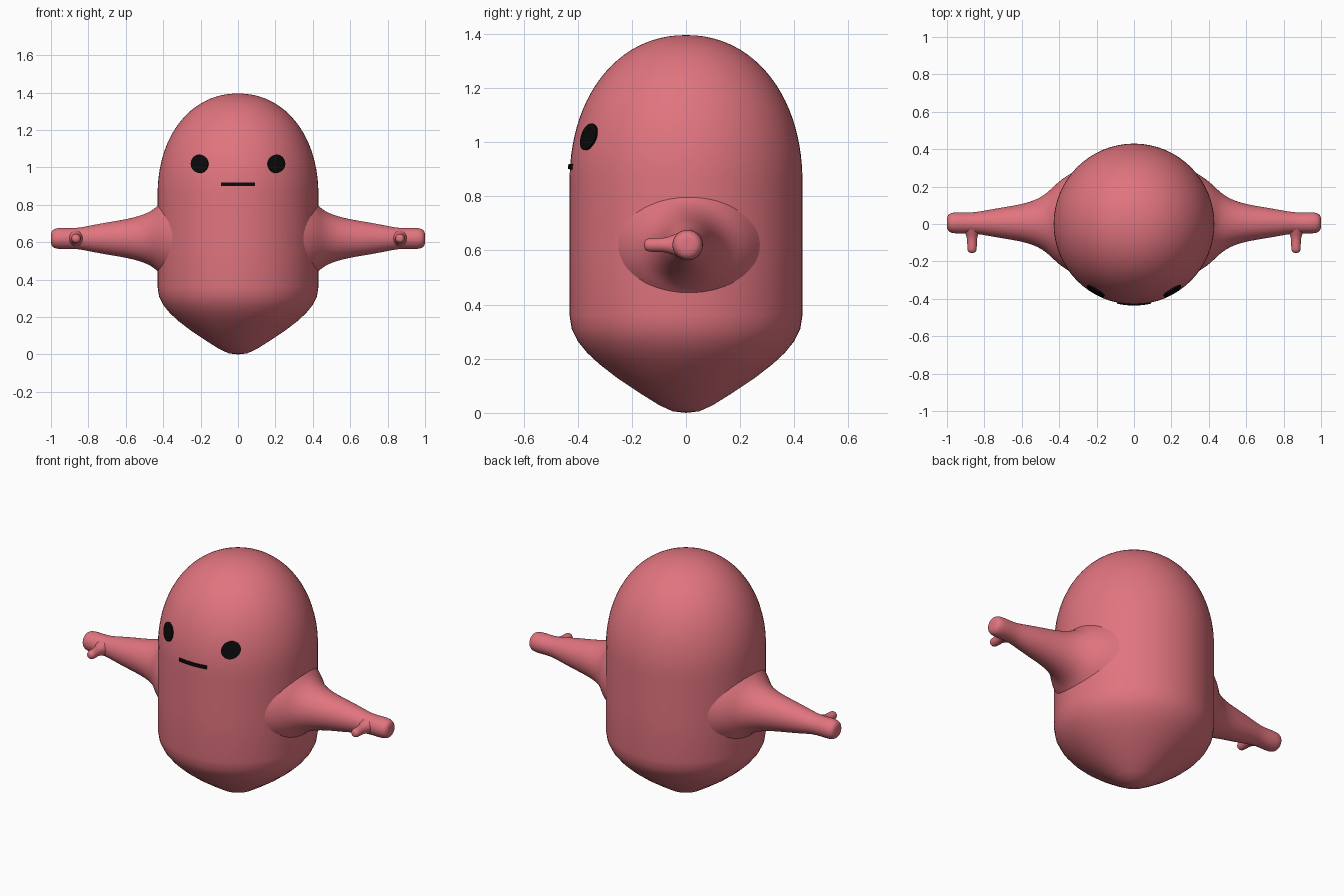
import bpy
import bmesh
from math import sin, cos, pi, sqrt
from mathutils import Vector

cube = bpy.data.objects.get("Cube")
if cube:
    bpy.data.objects.remove(cube)

R = 0.43           # body radius
DOME, TOP = 0.85, 1.395
ARM_Z = 0.62


def material(name, rgb):
    m = bpy.data.materials.new(name)
    m.use_nodes = True
    m.diffuse_color = (*rgb, 1)
    node = m.node_tree.nodes["Principled BSDF"]
    node.inputs["Base Color"].default_value = (*rgb, 1)
    node.inputs["Roughness"].default_value = 0.7
    return m


RED = material("coral red", (0.75, 0.175, 0.21))
BLACK = material("black", (0.003, 0.003, 0.003))


def finish(name, bm, mat):
    bmesh.ops.remove_doubles(bm, verts=bm.verts, dist=1e-5)
    bmesh.ops.recalc_face_normals(bm, faces=bm.faces)
    for f in bm.faces:
        f.smooth = True
    mesh = bpy.data.meshes.new(name)
    bm.to_mesh(mesh)
    bm.free()
    mesh.materials.append(mat)
    obj = bpy.data.objects.new(name, mesh)
    bpy.context.collection.objects.link(obj)
    return obj


def loft(name, rings, mat, subdivide=0):
    """Skin a list of closed rings; a ring of zero size becomes a pole."""
    bm = bmesh.new()
    rows = [[bm.verts.new(p) for p in ring] for ring in rings]
    n = len(rows[0])
    for a, b in zip(rows, rows[1:]):
        for i in range(n):
            j = (i + 1) % n
            bm.faces.new((a[i], a[j], b[j], b[i]))
    obj = finish(name, bm, mat)
    if subdivide:
        obj.modifiers.new("Smooth", "SUBSURF").levels = subdivide
        obj.modifiers["Smooth"].render_levels = subdivide
    return obj


def circle(n):
    return [(cos(2 * pi * i / n), sin(2 * pi * i / n)) for i in range(n)]


def dome_radius(z):
    t = max(0, (z - DOME) / (TOP - DOME))
    return R * max(0, 1 - t ** 2.12) ** (1 / 2.12)


# Body: pointed base, straight sides, round dome
profile = [(0, 0), (0.05, 0.006), (0.1, 0.029), (0.175, 0.076), (0.25, 0.126),
           (0.32, 0.18), (0.365, 0.222), (0.4, 0.265), (0.422, 0.31),
           (R, 0.36), (R, 0.6)]
for k in range(25):
    z = DOME + (TOP - DOME) * sin(pi / 2 * k / 24)
    profile.append((dome_radius(z) if k < 24 else 0, z))
loft("body", [[(r * c, r * s, z) for c, s in circle(64)] for r, z in profile], RED)

# Arms: (x, half depth, half height, how far the ring wraps the body)
arm_rings = [(0.425, 0.27, 0.185, 1), (0.438, 0.225, 0.17, 0.55),
             (0.465, 0.165, 0.147, 0.2), (0.52, 0.125, 0.123, 0),
             (0.6, 0.1, 0.103, 0), (0.7, 0.084, 0.087, 0),
             (0.79, 0.068, 0.07, 0), (0.85, 0.057, 0.057, 0),
             (0.9, 0.056, 0.056, 0), (0.96, 0.058, 0.058, 0),
             (0.99, 0.05, 0.05, 0), (1.0, 0.03, 0.03, 0), (1.001, 0, 0, 0)]
# Thumbs: (y, radius)
thumb_rings = [(-0.03, 0.045), (-0.052, 0.036), (-0.075, 0.027), (-0.11, 0.026),
               (-0.138, 0.026), (-0.152, 0.018), (-0.156, 0)]

for side, s in (("left", 1), ("right", -1)):
    rings = []
    for x, ry, rz, wrap in arm_rings:
        ring = []
        for c, d in circle(24):
            bend = wrap * (sqrt(R * R - (ry * c) ** 2) - R)
            ring.append((s * (x + bend), ry * c + 0.006, ARM_Z + rz * d))
        rings.append(ring)
    loft(side + "_arm", rings, RED, 2)
    loft(side + "_thumb", [[(s * 0.866 + r * c, y, ARM_Z + r * d)
                            for c, d in circle(16)] for y, r in thumb_rings], RED, 2)


def on_face(x, z, lift):
    r = dome_radius(z)
    return Vector((x, -sqrt(r * r - x * x) - lift, z))


def face_plate(name, rows, lift):
    """Thin curved plate that follows the front of the body."""
    bm = bmesh.new()
    grid = [[bm.verts.new(on_face(x, z, lift)) for x, z in row] for row in rows]
    for a, b in zip(grid, grid[1:]):
        for i in range(len(a) - 1):
            bm.faces.new((a[i], a[i + 1], b[i + 1], b[i]))
    # The plate must face outward before it is thickened
    bm.normal_update()
    if sum(f.normal.y for f in bm.faces) > 0:
        bmesh.ops.reverse_faces(bm, faces=bm.faces)
    bmesh.ops.remove_doubles(bm, verts=bm.verts, dist=1e-5)
    mesh = bpy.data.meshes.new(name)
    bm.to_mesh(mesh)
    bm.free()
    mesh.materials.append(BLACK)
    obj = bpy.data.objects.new(name, mesh)
    bpy.context.collection.objects.link(obj)
    mod = obj.modifiers.new("Thickness", "SOLIDIFY")
    mod.thickness = 0.0095
    mod.offset = -1


# Eyes and mouth
loop = circle(32)
for side, s in (("left", 1), ("right", -1)):
    face_plate(side + "_eye",
               [[(s * 0.207 + 0.046 * k * c, 1.02 + 0.049 * k * d)
                 for c, d in loop + loop[:1]] for k in (0, 0.35, 0.7, 1)], 0.009)
face_plate("mouth", [[(-0.09 + 0.18 * i / 16, z) for i in range(17)]
                     for z in (0.9, 0.919)], 0.007)
